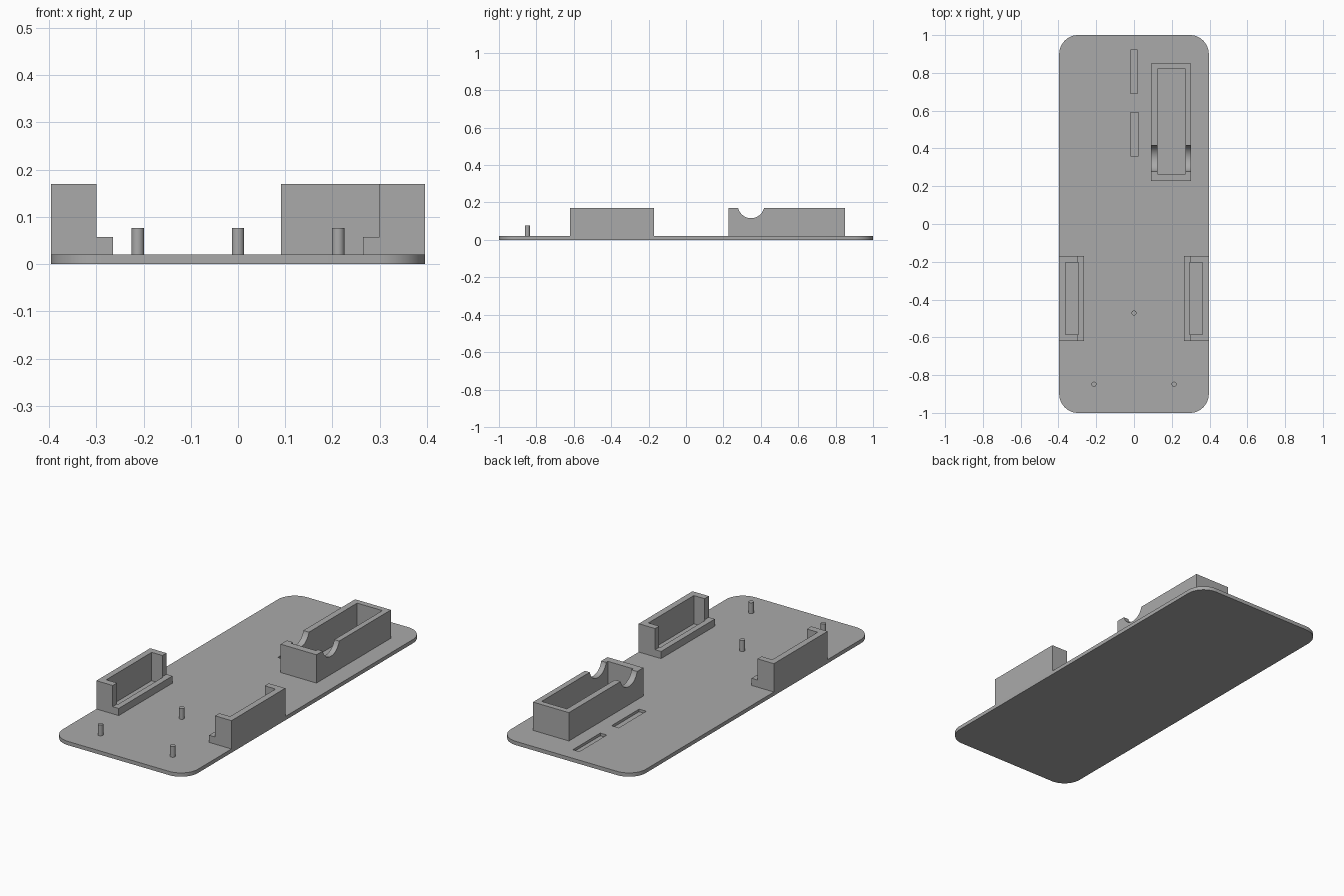
import bpy
import bmesh
import math
from mathutils import Matrix

cube = bpy.data.objects.get("Cube")
if cube:
    bpy.data.objects.remove(cube, do_unlink=True)

grey = bpy.data.materials.new("matte grey")
grey.use_nodes = True
grey.diffuse_color = (0.4, 0.4, 0.4, 1)
grey.node_tree.nodes["Principled BSDF"].inputs["Base Color"].default_value = grey.diffuse_color

BASE, TOP = 0.02, 0.17   # plate top and housing top


def to_object(name, bm):
    mesh = bpy.data.meshes.new(name)
    bm.to_mesh(mesh)
    bm.free()
    mesh.materials.append(grey)
    obj = bpy.data.objects.new(name, mesh)
    bpy.context.collection.objects.link(obj)
    return obj


def box(name, x, y, z, radius=0):
    """Box from (min, max) ranges, with optional rounded vertical corners."""
    bm = bmesh.new()
    bmesh.ops.create_cube(bm, size=1)
    for v in bm.verts:
        v.co = [r[0] if c < 0 else r[1] for c, r in zip(v.co, (x, y, z))]
    if radius:
        edges = [e for e in bm.edges if abs(e.verts[0].co.z - e.verts[1].co.z) > 0.001]
        bmesh.ops.bevel(bm, geom=edges, offset=radius, segments=12, profile=0.5, affect='EDGES')
    return to_object(name, bm)


def cylinder(name, center, radius, length, axis='Z', sides=32):
    bm = bmesh.new()
    turn = Matrix.Rotation(math.pi / 2, 4, 'Y') if axis == 'X' else Matrix()
    bmesh.ops.create_cone(bm, cap_ends=True, segments=sides, radius1=radius, radius2=radius,
                          depth=length, matrix=Matrix.Translation(center) @ turn)
    return to_object(name, bm)


def combine(obj, other, operation='DIFFERENCE'):
    mod = obj.modifiers.new(operation.lower(), 'BOOLEAN')
    mod.operation, mod.object, mod.solver = operation, other, 'EXACT'
    bpy.context.view_layer.objects.active = obj
    bpy.ops.object.modifier_apply(modifier=mod.name)
    bpy.data.objects.remove(other, do_unlink=True)


def smooth(obj):
    bpy.ops.object.select_all(action='DESELECT')
    obj.select_set(True)
    bpy.context.view_layer.objects.active = obj
    bpy.ops.object.shade_smooth_by_angle(angle=math.radians(30))


# Base plate with two shallow slots
plate = box("base_plate", (-0.396, 0.396), (-1, 1), (0, BASE), radius=0.1)
for x, y in (((-0.019, 0.019), (0.69, 0.92)), ((-0.019, 0.023), (0.36, 0.59))):
    combine(plate, box("slot_cutter", x, y, (0.006, 0.1)))
smooth(plate)

# Open-topped housing with a round notch across both long walls
housing = box("notched_housing", (0.091, 0.301), (0.227, 0.85), (BASE, TOP))
combine(housing, box("cavity_cutter", (0.124, 0.272), (0.265, 0.82), (0, 0.3)))
combine(housing, cylinder("notch_cutter", (0.2, 0.348, 0.187), 0.071, 0.4, 'X', 48))
smooth(housing)

# Mirrored side holders: tall outer shell, low inner lip, pocket open towards the centre
for side, sign in (("left", 1), ("right", -1)):
    def span(a, b):
        return tuple(sorted((a * sign, b * sign)))
    holder = box(side + "_holder", span(0.3, 0.396), (-0.62, -0.17), (BASE, TOP))
    combine(holder, box("lip", span(0.265, 0.35), (-0.62, -0.17), (BASE, 0.058)), 'UNION')
    combine(holder, box("pocket_cutter", span(0.295, 0.363), (-0.584, -0.204), (0, 0.3)))
    combine(holder, box("opening_cutter", span(0.25, 0.32), (-0.584, -0.204), (0.058, 0.3)))

# Three locating pins
for name, x, y in (("centre_pin", 0, -0.471), ("left_pin", 0.212, -0.848), ("right_pin", -0.212, -0.848)):
    smooth(cylinder(name, (x, y, 0.0435), 0.0132, 0.067))
